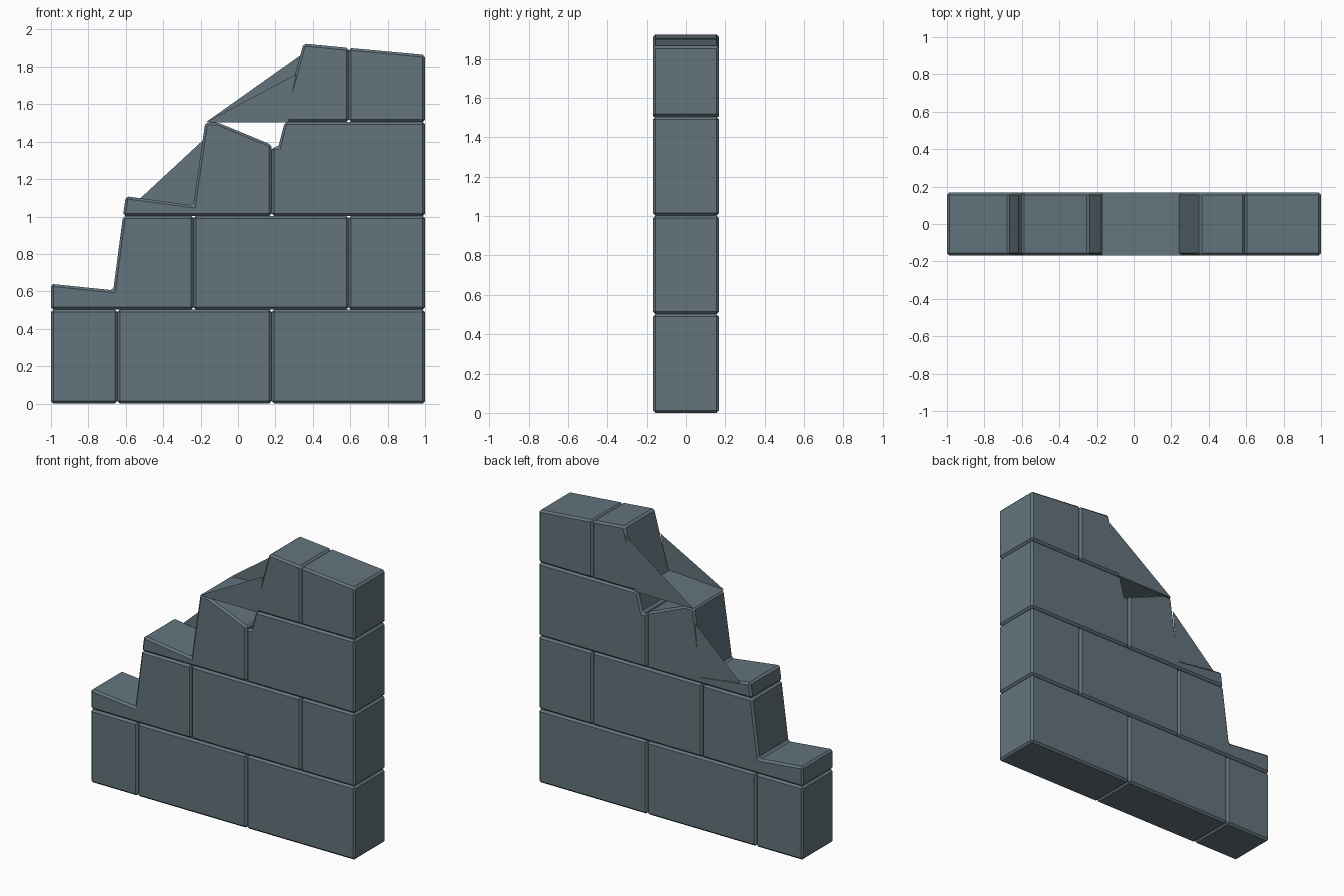
import bpy, bmesh

if "Cube" in bpy.data.objects:
    bpy.data.objects.remove(bpy.data.objects["Cube"])

D = 0.168       # half thickness of the wall
BEVEL = 0.013   # chamfer on each stone

stone = bpy.data.materials.new("slate_stone")
stone.diffuse_color = (0.125, 0.175, 0.205, 1)
stone.use_nodes = True
stone.node_tree.nodes["Principled BSDF"].inputs["Base Color"].default_value = stone.diffuse_color


def finish(bm, name):
    mesh = bpy.data.meshes.new(name)
    bm.to_mesh(mesh)
    bm.free()
    mesh.materials.append(stone)
    obj = bpy.data.objects.new(name, mesh)
    bpy.context.collection.objects.link(obj)
    return obj


def block(name, profile, bevel=BEVEL):
    """Extrude an x-z profile through the wall and chamfer its edges."""
    bm = bmesh.new()
    face = bm.faces.new([bm.verts.new((x, -D, z)) for x, z in profile])
    new = bmesh.ops.extrude_face_region(bm, geom=[face], use_keep_orig=True)["geom"]
    bmesh.ops.translate(bm, vec=(0, 2 * D, 0),
                        verts=[g for g in new if isinstance(g, bmesh.types.BMVert)])
    bmesh.ops.recalc_face_normals(bm, faces=bm.faces[:])
    if bevel:
        bmesh.ops.bevel(bm, geom=bm.edges[:], offset=bevel, offset_type='OFFSET',
                        segments=1, profile=0.5, affect='EDGES', clamp_overlap=True)
    return finish(bm, name)


def sheet(name, points, y):
    """Thin broken flake lying in the front or back plane."""
    bm = bmesh.new()
    face = bm.faces.new([bm.verts.new((x, y, z)) for x, z in points])
    face.normal_update()
    if face.normal.y * y < 0:
        face.normal_flip()
    return finish(bm, name)


def row(name, cuts, z0, z1):
    for i, (a, b) in enumerate(zip(cuts, cuts[1:])):
        block(f"{name}_{i + 1}", [(a, z0), (b, z0), (b, z1), (a, z1)])


# whole stones
row("base_stone", [-1, -0.645, 0.18, 1], 0, 0.502)
row("second_row_stone", [-0.238, 0.592, 1], 0.502, 1.003)

# broken stones
block("second_row_broken_stone",
      [(-1, 0.502), (-0.238, 0.502), (-0.238, 1.003), (-0.615, 1.003),
       (-0.667, 0.606), (-1, 0.64)])
block("third_row_broken_stone",
      [(-0.615, 1.003), (0.18, 1.003), (0.18, 1.383), (-0.11, 1.503),
       (-0.175, 1.503), (-0.24, 1.06), (-0.6, 1.108)])
block("third_row_right_stone",
      [(0.18, 1.003), (1, 1.003), (1, 1.505), (0.25, 1.505),
       (0.215, 1.37), (0.18, 1.37)])
block("top_broken_stone",
      [(0.235, 1.505), (0.592, 1.505), (0.592, 1.902), (0.35, 1.925)])
block("top_right_stone",
      [(0.592, 1.505), (1, 1.505), (1, 1.865), (0.592, 1.902)])

# thin ledge and flakes left on the broken stones
block("top_ledge", [(-0.17, 1.503), (0.27, 1.503), (0.27, 1.53)], 0)
sheet("top_front_flake", [(-0.17, 1.505), (0.26, 1.505), (0.31, 1.76)], -D)
sheet("top_back_flake", [(-0.17, 1.505), (0.26, 1.505), (0.345, 1.87)], D)
sheet("third_row_back_flake", [(-0.53, 1.09), (-0.22, 1.05), (-0.185, 1.41)], D)
